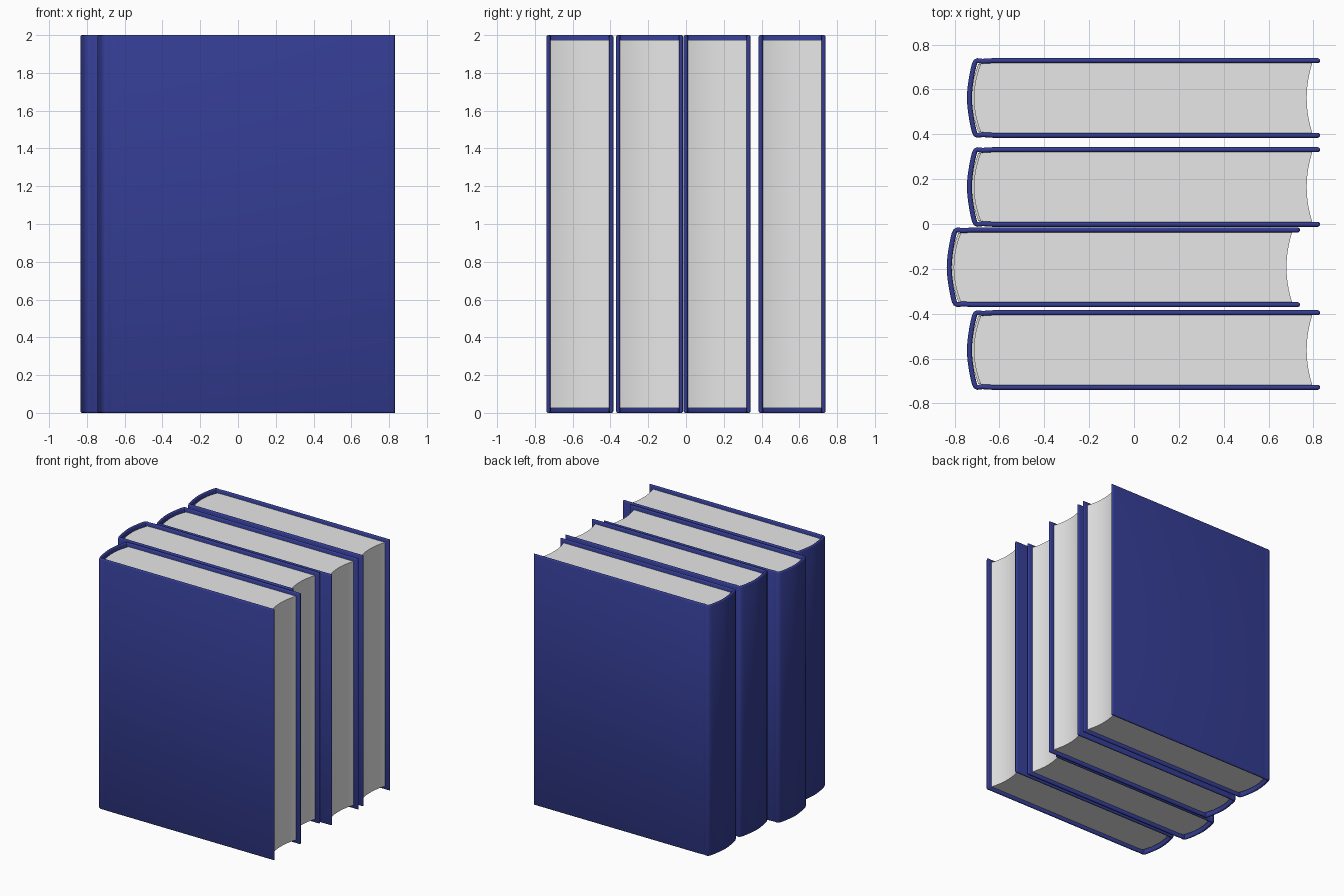
import bpy, bmesh, math
from mathutils import Vector

if "Cube" in bpy.data.objects:
    bpy.data.objects.remove(bpy.data.objects["Cube"])


def material(name, rgb):
    m = bpy.data.materials.new(name)
    m.diffuse_color = (*rgb, 1)
    m.use_nodes = True
    m.node_tree.nodes["Principled BSDF"].inputs["Base Color"].default_value = m.diffuse_color
    return m


BLUE = material("navy cloth", (0.034, 0.046, 0.29))
PAPER = material("white paper", (0.8, 0.8, 0.8))
CREAM = material("cream lining", (0.72, 0.70, 0.64))
H = 2.0


def finish(bm, name, mat):
    bmesh.ops.recalc_face_normals(bm, faces=bm.faces)
    me = bpy.data.meshes.new(name)
    bm.to_mesh(me)
    bm.free()
    me.materials.append(mat)
    me.shade_smooth()
    me.set_sharp_from_angle(angle=math.radians(35))
    return me


def cover_mesh():
    """Case binding: one bent strip with rounded board ends and softened rims."""
    r = 0.011
    # centre line of one half, from the fore edge to the middle of the spine: x, y, half thickness
    half = [(0.819 + r * math.sin(a), 0.1665, r * max(math.cos(a), 0.08))
            for a in (math.pi / 2, 1.2, 0.8, 0.4, 0)]
    half += [(x, y, r) for x, y in (
        (-0.63, 0.1665), (-0.66, 0.1645), (-0.676, 0.1635), (-0.688, 0.1655),
        (-0.698, 0.1665), (-0.706, 0.1625), (-0.711, 0.153), (-0.717, 0.13),
        (-0.724, 0.095), (-0.730, 0.055), (-0.733, 0.025))]
    path = half + [(-0.734, 0, r)] + [(x, -y, t) for x, y, t in reversed(half)]
    pts = [Vector(p[:2]) for p in path]
    bm = bmesh.new()
    rims = [(0, 0.35), (0.003, 0.75), (0.009, 1)]
    levels = rims + [(H - z, s) for z, s in reversed(rims)]
    rings = []
    for z, s in levels:
        left, right = [], []
        for i, p in enumerate(pts):
            d = (pts[min(i + 1, len(pts) - 1)] - pts[max(i - 1, 0)]).normalized()
            n = Vector((-d.y, d.x)) * path[i][2] * s
            left.append(bm.verts.new((*(p + n), z)))
            right.append(bm.verts.new((*(p - n), z)))
        rings.append(left + right[::-1])
    n = len(rings[0])
    for a, b in zip(rings, rings[1:]):
        for i in range(n):
            j = (i + 1) % n
            bm.faces.new((a[i], a[j], b[j], b[i]))
    for ring in (rings[0], rings[-1]):
        for i in range(n // 2 - 1):
            bm.faces.new((ring[i], ring[i + 1], ring[n - 2 - i], ring[n - 1 - i]))
    return finish(bm, "cover", BLUE)


def block_mesh(name, mat, left, right, w, z0, z1):
    """Block with curved short sides; left/right = (x at corners, x at middle)."""
    k = 12

    def side(x_corner, x_mid):
        return [(x_mid + (x_corner - x_mid) * t * t, w * t)
                for t in (2 * i / k - 1 for i in range(k + 1))]
    outline = side(*left) + side(*right)[::-1]
    bm = bmesh.new()
    face = bm.faces.new([bm.verts.new((x, y, z0)) for x, y in outline])
    top = bmesh.ops.extrude_face_region(bm, geom=[face], use_keep_orig=True)
    moved = [v for v in top["geom"] if isinstance(v, bmesh.types.BMVert)]
    bmesh.ops.translate(bm, verts=moved, vec=(0, 0, z1 - z0))
    return finish(bm, name, mat)


parts = [
    cover_mesh(),
    # page block: rounded back, hollow fore edge
    block_mesh("pages", PAPER, (-0.682, -0.714), (0.795, 0.77), 0.156, 0.027, H - 0.027),
    # lining between the pages and the spine
    block_mesh("spine_lining", CREAM, (-0.694, -0.724), (-0.66, -0.69), 0.152, 0.035, H - 0.035),
]

# four identical volumes, one pushed back on the shelf
for i, (x, y) in enumerate([(0, -0.562), (-0.09, -0.193), (0, 0.165), (0, 0.562)], 1):
    for me in parts:
        ob = bpy.data.objects.new(f"book_{i}_{me.name}", me)
        ob.location = (x, y, 0)
        bpy.context.collection.objects.link(ob)
